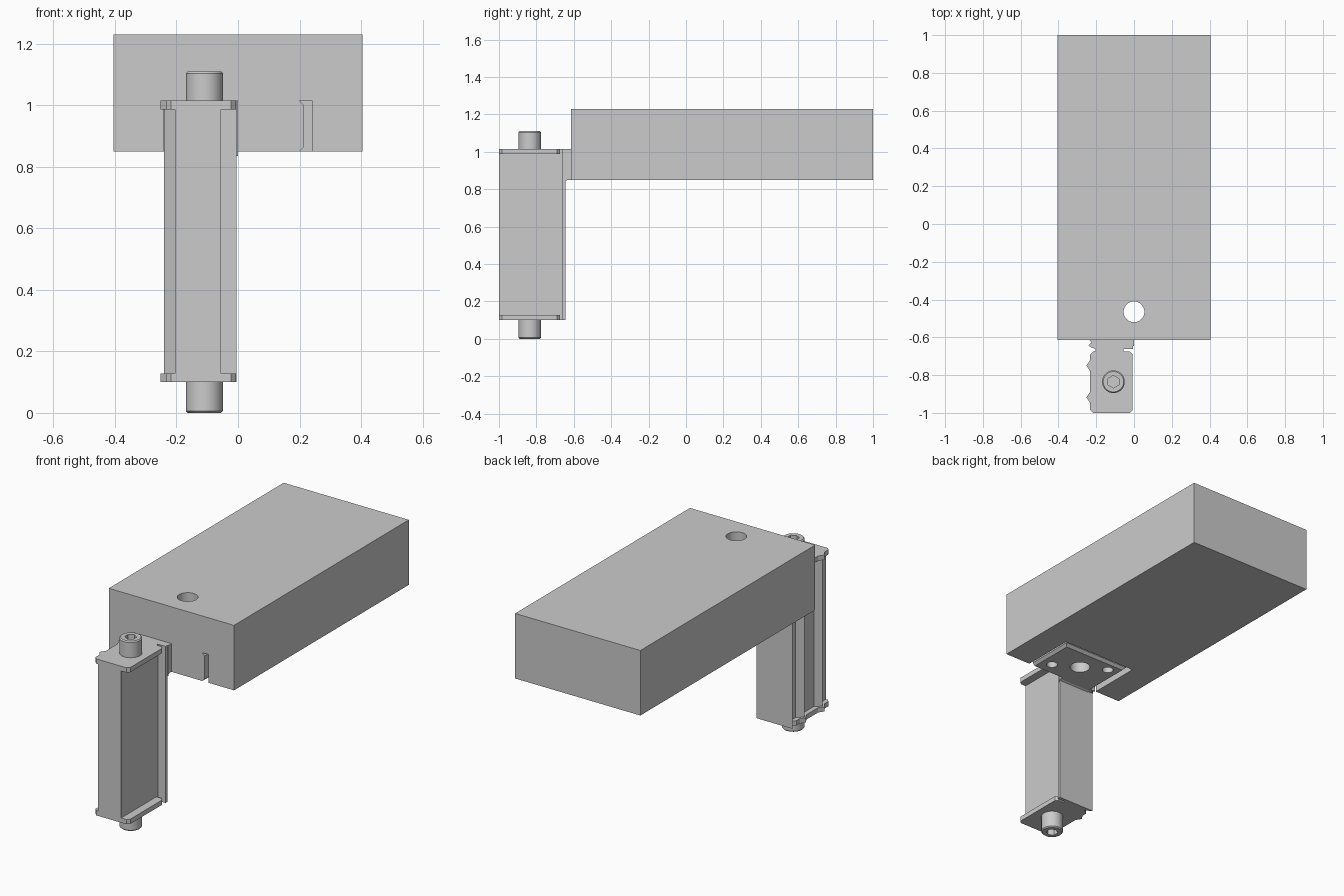
import bpy, bmesh, math

if "Cube" in bpy.data.objects:
    bpy.data.objects.remove(bpy.data.objects["Cube"])


def loft(name, loops):
    """Solid skinned through matching vertex loops, capped at both ends."""
    bm = bmesh.new()
    rings = [[bm.verts.new(p) for p in loop] for loop in loops]
    n = len(rings[0])
    for a, b in zip(rings, rings[1:]):
        for i in range(n):
            j = (i + 1) % n
            bm.faces.new((a[i], a[j], b[j], b[i]))
    bm.faces.new(rings[0][::-1])
    bm.faces.new(rings[-1])
    bmesh.ops.recalc_face_normals(bm, faces=bm.faces[:])
    me = bpy.data.meshes.new(name)
    bm.to_mesh(me)
    bm.free()
    ob = bpy.data.objects.new(name, me)
    bpy.context.collection.objects.link(ob)
    return ob


def prism(name, profile, z0, z1):
    return loft(name, [[(x, y, z) for x, y in profile] for z in (z0, z1)])


def rect(x0, x1, y0, y1):
    return [(x0, y0), (x1, y0), (x1, y1), (x0, y1)]


def circle(x, y, r, n=48):
    return [(x + r * math.sin(2 * math.pi * i / n),
             y + r * math.cos(2 * math.pi * i / n)) for i in range(n)]


def cut(ob, *cutters):
    for c in cutters:
        c.hide_render = True
        m = ob.modifiers.new("cut", 'BOOLEAN')
        m.operation, m.solver, m.object = 'DIFFERENCE', 'EXACT', c
        bpy.context.view_layer.objects.active = ob
        bpy.ops.object.modifier_apply(modifier=m.name)
        bpy.data.objects.remove(c)


def smooth(ob):
    bpy.ops.object.select_all(action='DESELECT')
    ob.select_set(True)
    bpy.context.view_layer.objects.active = ob
    bpy.ops.object.shade_smooth_by_angle(angle=math.radians(30))


FRONT = -0.615          # front face of the block
LOW, MID, TOP = 0.10, 0.85, 1.015   # clamp foot, block underside, clamp top

# main block with bottom pocket and vertical hole
block = prism("main_block", rect(-0.405, 0.405, FRONT, 1.0), MID, 1.23)
cut(block,
    prism("pocket_cutter", rect(-0.24, 0.24, -0.8, -0.30), 0.7, TOP),
    prism("hole_cutter", circle(0, -0.465, 0.055), 0.7, 1.4))
smooth(block)

# chamfered mounting plate filling the pocket, leaving a groove around it
plate = loft("mounting_plate", [
    [(x, y, z) for x, y in rect(-w, w, FRONT, -0.54 + w)]
    for z, w in ((MID, 0.20), (MID + 0.015, 0.215), (TOP - 0.015, 0.215), (TOP, 0.20))])
cut(plate,
    prism("hole_cutter", circle(0, -0.465, 0.055), 0.7, 1.4),
    prism("screw_cutter_a", circle(0.137, -0.543, 0.03, 32), 0.7, TOP - 0.01),
    prism("screw_cutter_b", circle(-0.137, -0.39, 0.03, 32), 0.7, TOP - 0.01))
smooth(plate)

# upright bracket with a hooked left edge
prism("upright_rail", [(-0.20, -0.662), (-0.005, -0.662), (-0.005, -0.643),
                       (-0.24, -0.643), (-0.225, -0.655)], LOW, TOP)
# upper joint between the rail and the block
joint = [(-0.645, TOP), (-0.645, 0.835), (-0.641, 0.845), (-0.632, MID),
         (FRONT, MID), (FRONT, TOP)]
loft("rail_joint", [[(x, y, z) for y, z in joint] for x in (-0.205, 0.0)])
prism("joint_hook", [(-0.205, -0.643), (-0.243, -0.643), (-0.225, -0.628),
                     (-0.235, FRONT), (-0.205, FRONT)], MID, TOP)


def toothed(left, right, front, back, tip, r):
    """Plan outline with two pointed ridges on the left side."""
    pts = [(right - r, front), (right, front + r),
           (right, back - r), (right - r, back),
           (left + r, back), (left, back - r)]
    for y in (-0.75, -0.918):
        pts += [(left, y + 0.03), (tip, y), (left, y - 0.03)]
    return pts + [(left, front + r), (left + r, front)]


# clamp column, neck and end plates
prism("clamp_column", toothed(-0.205, -0.055, -1.0, -0.662, -0.24, 0.001), LOW + 0.02, TOP - 0.02)
prism("clamp_neck", rect(-0.205, -0.055, -0.685, -0.66), LOW, TOP)
for name, z in (("bottom", LOW), ("top", TOP - 0.028)):
    prism(name + "_end_plate", toothed(-0.232, -0.007, -1.0, -0.675, -0.252, 0.015), z, z + 0.028)

# socket-head screws at both ends
SX, SY, R = -0.109, -0.835, 0.06
for name, inner, outer in (("bottom", LOW, 0.0), ("top", TOP, 1.11)):
    s = 1 if outer > inner else -1
    screw = loft(name + "_screw", [
        [(x, y, z) for x, y in circle(SX, SY, r)]
        for z, r in ((inner, R), (outer - s * 0.006, R), (outer, R - 0.006))])
    z0, z1 = sorted((outer - s * 0.05, outer + s * 0.05))
    cut(screw, prism("socket_cutter", circle(SX, SY, 0.033, 6), z0, z1))
    smooth(screw)
